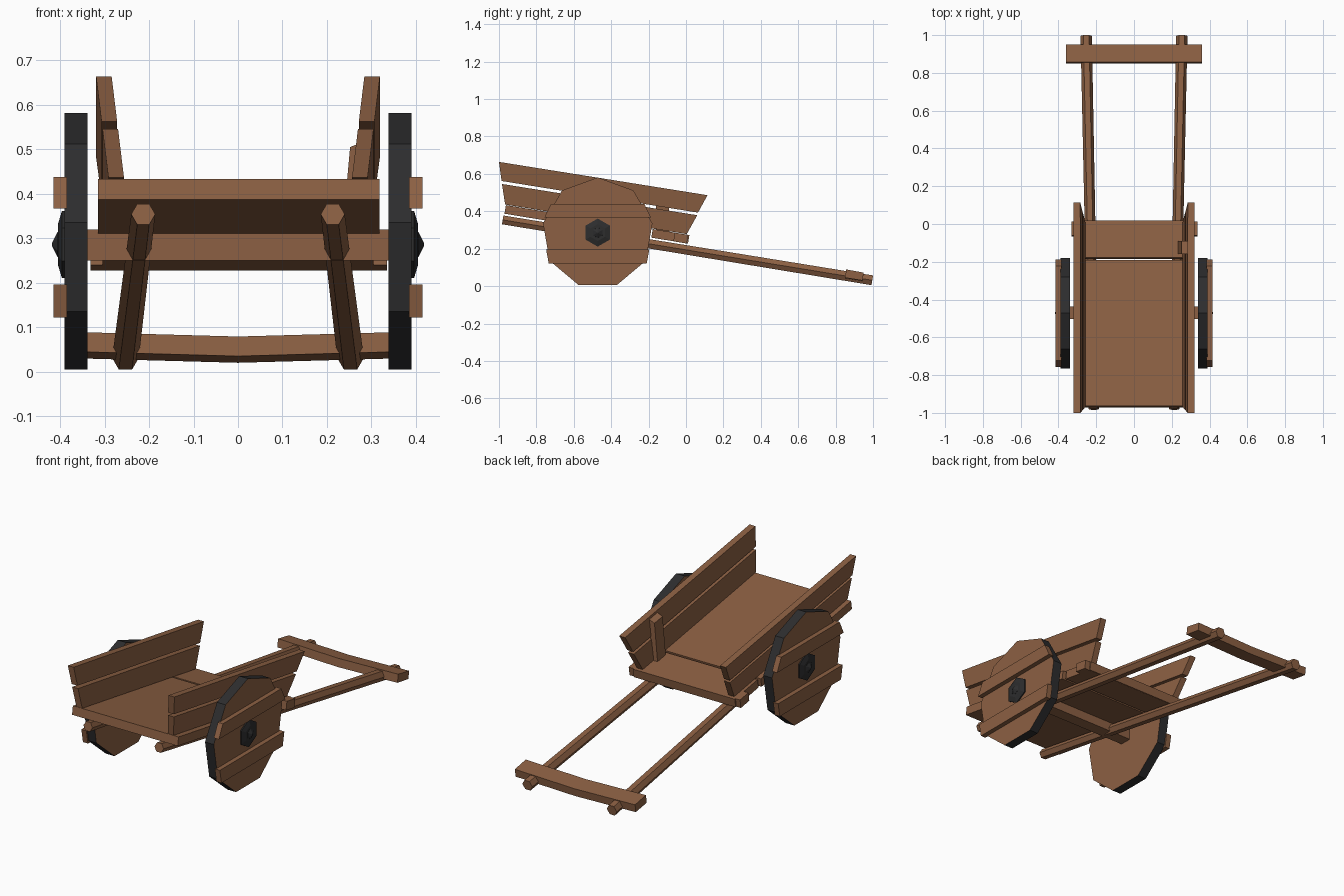
import bpy, math

if "Cube" in bpy.data.objects:
    bpy.data.objects.remove(bpy.data.objects["Cube"])

def material(name, rgb):
    m = bpy.data.materials.new(name)
    m.diffuse_color = (*rgb, 1)
    m.use_nodes = True
    m.node_tree.nodes["Principled BSDF"].inputs["Base Color"].default_value = m.diffuse_color
    return m

WOOD = material("brown wood", (0.262, 0.117, 0.056))
BLACK = material("black iron", (0.026, 0.026, 0.027))
SLOPE = -0.163

def bed_z(y):
    """Height of the sloping bed's top surface."""
    return 0.276 + SLOPE * y

def loft(name, rings, mats=(WOOD,), side_mat=0):
    """Skin a list of equal rings of points and cap both ends."""
    n = len(rings[0])
    verts = [p for r in rings for p in r]
    faces, sides = [], 0
    for k in range(len(rings) - 1):
        for i in range(n):
            j = (i + 1) % n
            faces.append((k*n + i, k*n + j, (k+1)*n + j, (k+1)*n + i))
            sides += 1
    faces.append(tuple(reversed(range(n))))
    faces.append(tuple((len(rings) - 1)*n + i for i in range(n)))
    me = bpy.data.meshes.new(name)
    me.from_pydata(verts, [], faces)
    for m in mats:
        me.materials.append(m)
    for i, p in enumerate(me.polygons):
        p.material_index = side_mat if i < sides else 0
    ob = bpy.data.objects.new(name, me)
    bpy.context.collection.objects.link(ob)
    # consistent outward normals
    import bmesh
    bm = bmesh.new()
    bm.from_mesh(me)
    bmesh.ops.recalc_face_normals(bm, faces=bm.faces)
    bm.to_mesh(me)
    bm.free()
    return ob

def slab(name, x0, x1, y0, y1, thick=0.046):
    """Board lying in the sloping bed plane."""
    d = thick * 0.16
    sec = [(y0, bed_z(y0)), (y1, bed_z(y1)),
           (y1 - d, bed_z(y1) - thick), (y0 - d, bed_z(y0) - thick)]
    return loft(name, [[(x, y, z) for y, z in sec] for x in (x0, x1)])

def ngon(x, cy, cz, r, n, turn=0):
    """Regular polygon in the yz plane, first corner on top."""
    return [(x, cy + r*math.sin(turn + 2*math.pi*i/n),
             cz + r*math.cos(turn + 2*math.pi*i/n)) for i in range(n)]

# bed boards
slab("bed_board", -0.315, 0.318, -0.963, -0.19)
slab("rear_board", -0.305, 0.305, -0.178, 0.018)
slab("rear_board_ends", -0.332, 0.335, -0.06, 0.012, 0.0465)

# axle beam
loft("axle", [[(x, -0.503, 0.25), (x, -0.437, 0.25), (x, -0.437, 0.32), (x, -0.503, 0.32)]
              for x in (-0.35, 0.35)])

PLANKS = {  # side profile corners in y, z
    "upper_side_plank": [(-1.0, 0.664), (0.115, 0.486), (0.064, 0.393), (-0.986, 0.562)],
    "lower_side_plank": [(-0.984, 0.546), (0.06, 0.379), (0.004, 0.278), (-0.967, 0.436)],
}
CY, CZ = -0.472, 0.284

for s, side in ((-1, "left"), (1, "right")):
    # outward leaning side planks
    for name, prof in PLANKS.items():
        rings = []
        for t in (0, 0.035):
            rings.append([(s*(0.256 + 0.125*(z - bed_z(y)) + t), y, z) for y, z in prof])
        loft(f"{side}_{name}", rings)

    # hexagonal shafts, spreading towards the handle
    rings = []
    for x, y, z, r in ((0.213, -0.98, 0.354, 0.027), (0.253, 0.996, 0.031, 0.03)):
        rings.append([(s*x + r*math.cos(i*math.pi/3),
                       y + 0.16*r*math.sin(i*math.pi/3),
                       z + r*math.sin(i*math.pi/3)) for i in range(6)])
    loft(f"{side}_shaft", rings)

    # nine sided wheel: wooden faces, black tread
    loft(f"{side}_wheel", [ngon(s*x, CY, CZ, 0.297, 9) for x in (0.338, 0.39)],
         (WOOD, BLACK), 1)
    # battens across the wheel
    for label, z0, z1, h0, h1 in (("upper", 0.367, 0.438, 0.285, 0.25),
                                  ("lower", 0.122, 0.196, 0.262, 0.276)):
        sec = [(CY - h0, z0), (CY + h0, z0), (CY + h1, z1), (CY - h1, z1)]
        loft(f"{side}_{label}_wheel_batten",
             [[(s*x, y, z) for y, z in sec] for x in (0.385, 0.415)])
    # hub and pin
    loft(f"{side}_hub", [ngon(s*x, CY, CZ + 0.002, r, 6)
                         for x, r in ((0.38, 0.075), (0.396, 0.075), (0.405, 0.045))], (BLACK,))
    loft(f"{side}_hub_pin", [ngon(s*x, CY, CZ + 0.002, r, 6)
                             for x, r in ((0.40, 0.03), (0.406, 0.028), (0.418, 0.004))], (BLACK,))

# single stake inside the right planks
loft("side_stake", [[(x0, -0.16, z0), (x1, -0.16, z1), (x1, -0.09, z1 - 0.011), (x0, -0.09, z0 - 0.011)]
                    for x0, x1, z0, z1 in ((0.232, 0.262, 0.285, 0.285), (0.252, 0.284, 0.505, 0.518))])

# slightly sagging handle bar
rings = []
for x, dz in ((-0.36, 0.01), (0, 0), (0.36, 0.01)):
    sec = [(0.857, 0.083), (0.95, 0.066), (0.944, 0.024), (0.85, 0.039)]
    rings.append([(x, y, z + dz - 0.004) for y, z in sec])
loft("handle_bar", rings)
